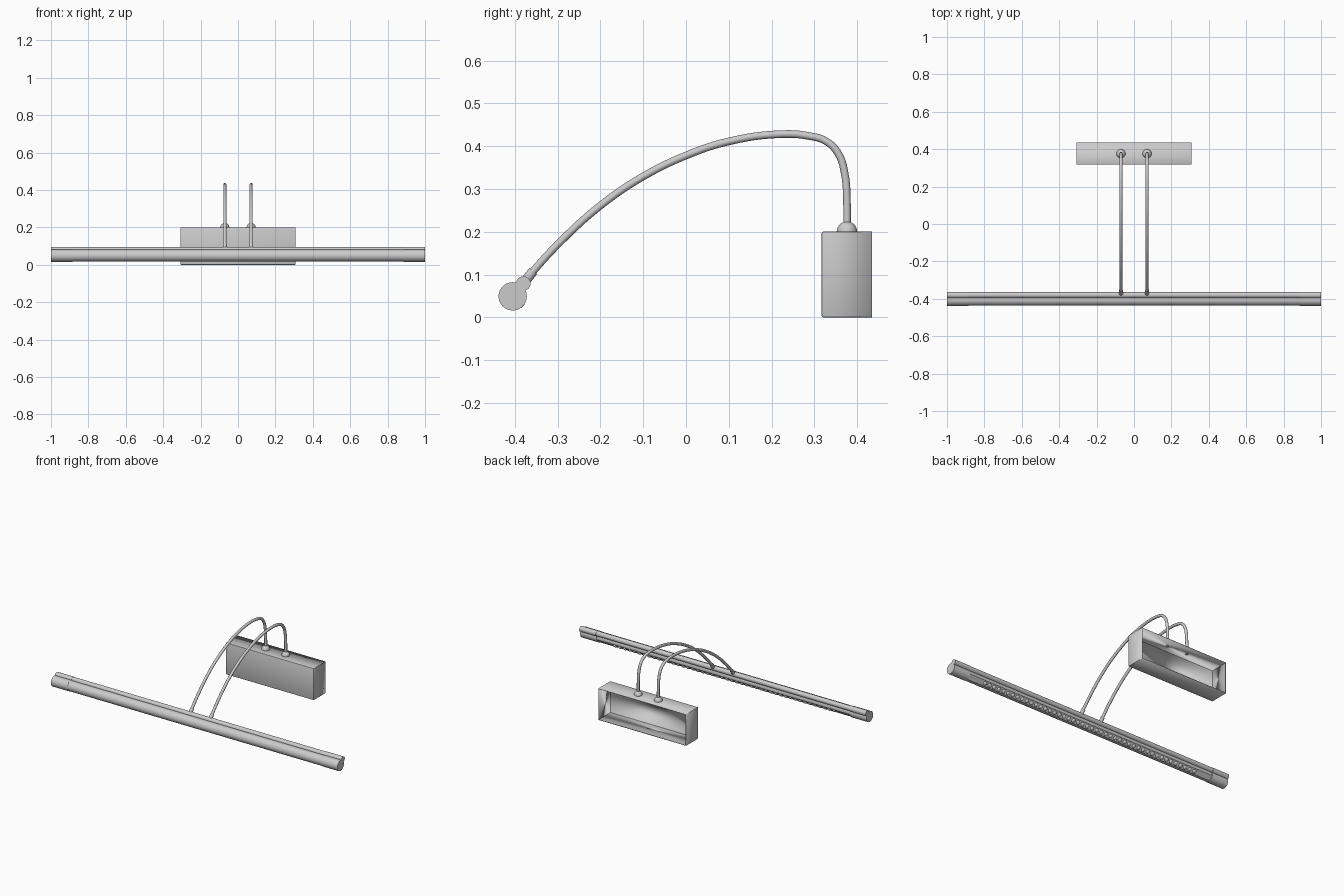
import bpy, bmesh, math
from mathutils import Vector, Matrix

if "Cube" in bpy.data.objects:
    bpy.data.objects.remove(bpy.data.objects["Cube"])

TUBE = Vector((0, -0.405, 0.049))     # lamp tube axis
ROD = Vector((0, -0.380, 0.079))      # hinge rod axis
LED_DIR = Vector((0, 0.72, -0.69)).normalized()


def finish(name, bm, smooth=True):
    bmesh.ops.recalc_face_normals(bm, faces=bm.faces)
    me = bpy.data.meshes.new(name)
    bm.to_mesh(me)
    bm.free()
    ob = bpy.data.objects.new(name, me)
    bpy.context.collection.objects.link(ob)
    if smooth:
        bpy.ops.object.select_all(action='DESELECT')
        ob.select_set(True)
        bpy.context.view_layer.objects.active = ob
        bpy.ops.object.shade_smooth_by_angle(angle=math.radians(35))
    return ob


def prism_x(name, profile, x0, x1):
    """Extrude a closed (y, z) profile along x."""
    bm = bmesh.new()
    face = bm.faces.new([bm.verts.new((x0, y, z)) for y, z in profile])
    ext = bmesh.ops.extrude_face_region(bm, geom=[face])
    verts = [g for g in ext['geom'] if isinstance(g, bmesh.types.BMVert)]
    bmesh.ops.translate(bm, verts=verts, vec=(x1 - x0, 0, 0))
    return finish(name, bm)


def arc(center, r, a0, a1, n, closed=False):
    steps = n if closed else n - 1
    return [(center.y + r * math.cos(a0 + (a1 - a0) * i / steps),
             center.z + r * math.sin(a0 + (a1 - a0) * i / steps)) for i in range(n)]


def cylinder(name, p0, p1, r0, r1):
    p0, p1 = Vector(p0), Vector(p1)
    d = p1 - p0
    mat = Matrix.Translation((p0 + p1) / 2) @ d.to_track_quat('Z', 'Y').to_matrix().to_4x4()
    bm = bmesh.new()
    bmesh.ops.create_cone(bm, cap_ends=True, segments=24, radius1=r0, radius2=r1,
                          depth=d.length, matrix=mat)
    return finish(name, bm)


# wall box, open at the back
bm = bmesh.new()
bmesh.ops.create_cube(bm, size=1, matrix=Matrix.Translation((0, 0.376, 0.1))
                      @ Matrix.Diagonal((0.614, 0.118, 0.2, 1)))
bmesh.ops.recalc_face_normals(bm, faces=bm.faces)
back = [f for f in bm.faces if f.normal.y > 0.9]
bmesh.ops.delete(bm, geom=back, context='FACES')
rim = [e for e in bm.edges if not e.is_boundary]
bmesh.ops.bevel(bm, geom=rim, offset=0.003, segments=2, profile=0.5, affect='EDGES')
box = finish("wall_box", bm)
solid = box.modifiers.new("wall", 'SOLIDIFY')
solid.thickness = 0.005
solid.offset = -1

# lamp tube with a flat underside for the lights
a = math.atan2(LED_DIR.z, LED_DIR.y)
half = math.radians(32)
prism_x("lamp_tube", arc(TUBE, 0.0315, a + half, a + 2 * math.pi - half, 40), -0.89, 0.89)
prism_x("hinge_rod", arc(ROD, 0.0155, 0, 2 * math.pi, 24, True), -0.89, 0.89)

# end caps
for side, name in ((-1, "left"), (1, "right")):
    x0, x1 = sorted((side * 0.885, side * 1.0))
    prism_x(name + "_tube_cap", arc(TUBE, 0.033, 0, 2 * math.pi, 40, True), x0, x1)
    prism_x(name + "_rod_cap", arc(ROD, 0.017, 0, 2 * math.pi, 24, True), x0, x1)

# row of lights along the flat
bm = bmesh.new()
COUNT = 46
base = TUBE + LED_DIR * 0.0315 * math.cos(half)
for i in range(COUNT):
    p = base + Vector((-0.765 + 1.53 * i / (COUNT - 1), 0, 0))
    rot = LED_DIR.to_track_quat('Z', 'Y').to_matrix().to_4x4()
    bmesh.ops.create_uvsphere(bm, u_segments=12, v_segments=8, radius=0.012,
                              matrix=Matrix.Translation(p) @ rot @ Matrix.Diagonal((1, 1, 0.6, 1)))
finish("lights", bm)

# curved arms with base domes and collars
PATH = [(0.376, 0.192), (0.376, 0.27), (0.371, 0.335), (0.356, 0.382), (0.328, 0.411),
        (0.285, 0.424), (0.225, 0.428), (0.10, 0.411), (0, 0.378), (-0.10, 0.329),
        (-0.20, 0.261), (-0.29, 0.180), (-0.35, 0.116), (-0.378, 0.082)]
for x, name in ((-0.07, "left"), (0.07, "right")):
    cu = bpy.data.curves.new(name + "_arm", 'CURVE')
    cu.dimensions = '3D'
    cu.bevel_depth = 0.0088
    cu.bevel_resolution = 4
    cu.resolution_u = 6
    cu.use_fill_caps = True
    sp = cu.splines.new('BEZIER')
    sp.bezier_points.add(len(PATH) - 1)
    for bp, (y, z) in zip(sp.bezier_points, PATH):
        bp.co = (x, y, z)
        bp.handle_left_type = bp.handle_right_type = 'AUTO'
    bpy.context.collection.objects.link(bpy.data.objects.new(name + "_arm", cu))

    bm = bmesh.new()
    bmesh.ops.create_uvsphere(bm, u_segments=24, v_segments=16, radius=0.024,
                              matrix=Matrix.Translation((x, 0.376, 0.2)))
    bmesh.ops.bisect_plane(bm, geom=bm.verts[:] + bm.edges[:] + bm.faces[:],
                           plane_co=(0, 0, 0.199), plane_no=(0, 0, 1), clear_inner=True)
    finish(name + "_arm_dome", bm)
    cylinder(name + "_arm_collar", (x, -0.376, 0.084), (x, -0.357, 0.108), 0.0115, 0.0115)
